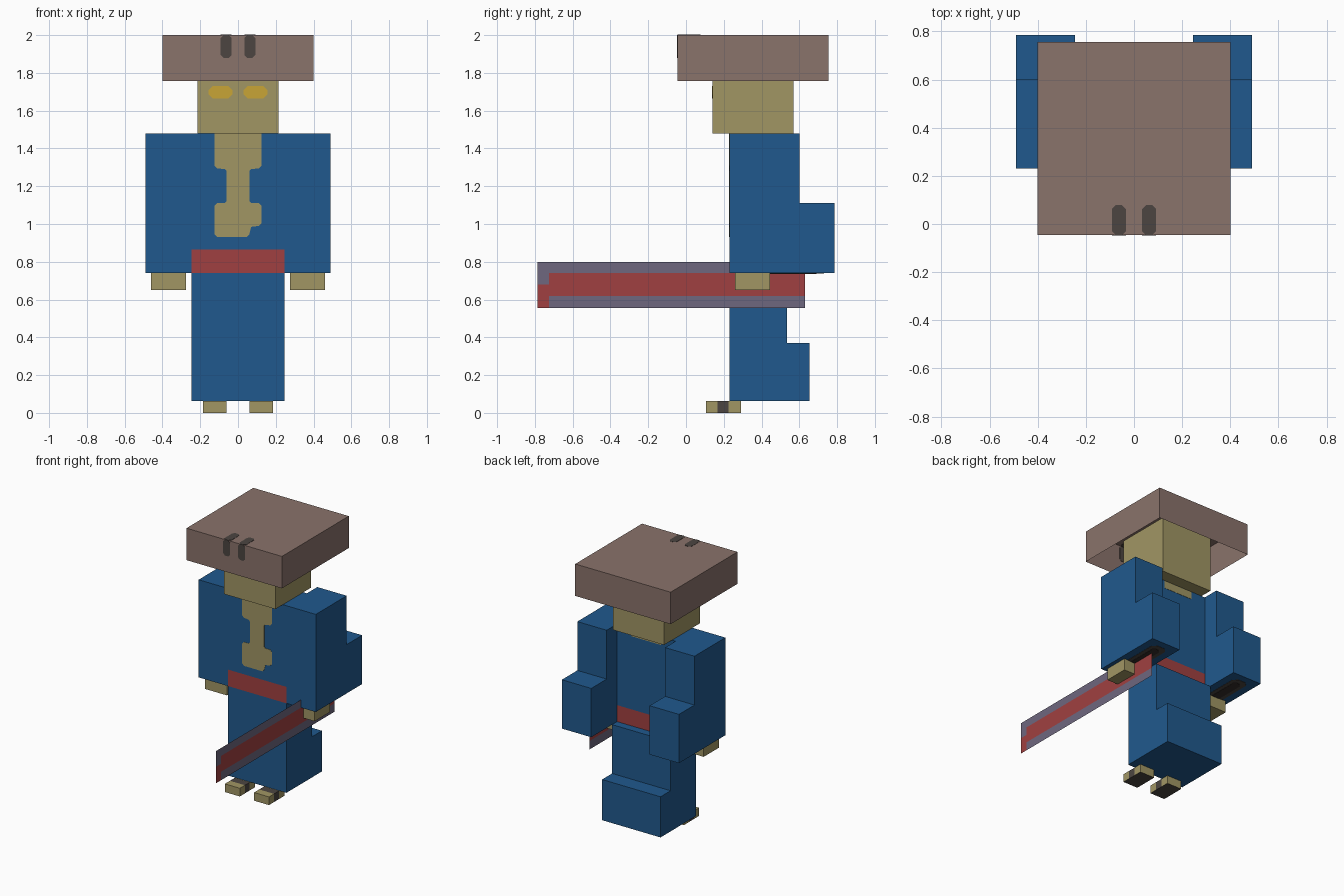
import bpy
import bmesh
from mathutils import Vector

cube = bpy.data.objects.get("Cube")
if cube:
    bpy.data.objects.remove(cube, do_unlink=True)


def material(name, hex_code):
    """Flat material from an sRGB hex colour, converted to linear."""
    srgb = [int(hex_code[i:i + 2], 16) / 255 for i in (0, 2, 4)]
    rgba = [c / 12.92 if c <= 0.04045 else ((c + 0.055) / 1.055) ** 2.4 for c in srgb] + [1]
    mat = bpy.data.materials.new(name)
    mat.use_nodes = True
    mat.diffuse_color = rgba
    bsdf = next(n for n in mat.node_tree.nodes if n.type == "BSDF_PRINCIPLED")
    bsdf.inputs["Base Color"].default_value = rgba
    return mat


blue = material("blue cloth", "20598D")
skin = material("tan skin", "A19664")
brown = material("brown hat", "8A736B")
red = material("red", "A04041")
yellow = material("yellow", "C9A536")
steel = material("purple grey", "6E677F")
dark = material("dark grey", "4C4541")
shadow = material("dark brown", "352D2A")


def finish(name, bm, mats, rule=None, solid=True):
    """Turn a bmesh into an object; rule picks a material slot per face."""
    if solid:
        bmesh.ops.recalc_face_normals(bm, faces=bm.faces)
    if rule:
        for f in bm.faces:
            f.material_index = rule(f.calc_center_median(), f.normal)
    mesh = bpy.data.meshes.new(name)
    bm.to_mesh(mesh)
    bm.free()
    for m in mats:
        mesh.materials.append(m)
    obj = bpy.data.objects.new(name, mesh)
    bpy.context.collection.objects.link(obj)
    return obj


def cut(bm, axis, values):
    """Slice the mesh across an axis so colours can change there."""
    normal = Vector([float(i == axis) for i in range(3)])
    for v in values:
        geom = bm.verts[:] + bm.edges[:] + bm.faces[:]
        bmesh.ops.bisect_plane(bm, geom=geom, plane_co=normal * v, plane_no=normal)


def prism(outline, axis, start, end):
    """Extrude a 2D outline, given in the other two axes, along an axis."""
    bm = bmesh.new()
    verts = []
    for p in outline:
        co = list(p)
        co.insert(axis, start)
        verts.append(bm.verts.new(co))
    face = bm.faces.new(verts)
    new = bmesh.ops.extrude_face_region(bm, geom=[face])["geom"]
    move = Vector([(end - start) * (i == axis) for i in range(3)])
    bmesh.ops.translate(bm, verts=[g for g in new if isinstance(g, bmesh.types.BMVert)], vec=move)
    bmesh.ops.recalc_face_normals(bm, faces=bm.faces)
    return bm


def rect(a, b, c, d):
    return [(a, c), (b, c), (b, d), (a, d)]


def soft_rect(a, b, c, d, r=0.015):
    """Rectangle with clipped corners."""
    return [(a + r, c), (b - r, c), (b, c + r), (b, d - r),
            (b - r, d), (a + r, d), (a, d - r), (a, c + r)]


def box(x0, x1, y0, y1, z0, z1):
    return prism(rect(x0, x1, y0, y1), 2, z0, z1)


def step(front, upper, lower, bottom, middle, top):
    """Side profile of a block with a bulge low at the back."""
    return [(front, bottom), (lower, bottom), (lower, middle),
            (upper, middle), (upper, top), (front, top)]


def plate(name, mat, outline, axis, level, thick=0.004):
    finish(name, prism(outline, axis, level - thick / 2, level + thick / 2), [mat])


# Torso with a belt all the way round
bm = box(-0.245, 0.245, 0.23, 0.475, 0.74, 1.48)
cut(bm, 2, [0.865])
finish("torso", bm, [blue, red], lambda c, n: int(c.z < 0.865))

# Bare chest and nape
half = [(0.125, 1.48), (0.125, 1.31), (0.11, 1.295), (0.07, 1.29), (0.06, 1.28),
        (0.06, 1.12), (0.07, 1.11), (0.11, 1.11), (0.125, 1.095)]
right_low = [(0.125, 1.005), (0.11, 0.99), (0.07, 0.985), (0.06, 0.945), (0.045, 0.93)]
left_low = [(-0.11, 0.93), (-0.125, 0.945)]
chest = half + right_low + left_low + [(-x, z) for x, z in reversed(half)]
plate("bare_chest", skin, chest, 1, 0.23)
plate("bare_nape", skin, rect(-0.123, 0.123, 1.42, 1.478), 1, 0.475)

# Robe skirt
finish("robe_skirt", prism(step(0.23, 0.535, 0.655, 0.062, 0.37, 0.74), 0, -0.245, 0.245), [blue])

# Head
finish("head", box(-0.215, 0.215, 0.14, 0.57, 1.48, 1.91), [skin])

# Hat: an open shell
bm = box(-0.4, 0.4, -0.045, 0.755, 1.758, 2)
bmesh.ops.delete(bm, geom=[f for f in bm.faces if f.normal.z < -0.5], context="FACES")
finish("hat", bm, [brown], solid=False)

for side, s in (("left", 1), ("right", -1)):
    def span(a, b):
        return sorted((s * a, s * b))

    # Face and hat markings
    plate(side + "_eye", yellow, soft_rect(*span(0.03, 0.155), 1.665, 1.73, 0.02), 1, 0.14)
    plate(side + "_hat_mark_front", dark, soft_rect(*span(0.034, 0.092), 1.88, 2), 1, -0.045)
    plate(side + "_hat_mark_top", dark, soft_rect(*span(0.034, 0.092), -0.045, 0.078), 2, 2)

    # Sleeve with a dark opening underneath
    arm = prism(step(0.23, 0.6, 0.785, 0.74, 1.11, 1.48), 0, *span(0.245, 0.491))
    finish(side + "_sleeve", arm, [blue])
    plate(side + "_sleeve_opening", dark, soft_rect(*span(0.305, 0.43), 0.29, 0.73, 0.03), 2, 0.74)
    plate(side + "_sleeve_depth", shadow, soft_rect(*span(0.335, 0.4), 0.33, 0.69, 0.02),
          2, 0.74, 0.008)

    # Hand
    finish(side + "_hand", box(*span(0.275, 0.46), 0.26, 0.445, 0.65, 0.83), [skin])

    # Foot with sandal strap and sole
    bm = box(*span(0.06, 0.185), 0.107, 0.29, 0, 0.062)
    cut(bm, 1, [0.168, 0.226])
    finish(side + "_foot", bm, [skin, dark],
           lambda c, n: int(n.z < -0.5 or 0.168 < c.y < 0.226))

# Sword: a flat blade through the left hand
bm = bmesh.new()
bm.faces.new([bm.verts.new((0.367, y, z)) for y, z in rect(-0.785, 0.63, 0.556, 0.8)])
bm.normal_update()
cut(bm, 1, [-0.725])
cut(bm, 2, [0.62, 0.68, 0.74])
finish("sword", bm, [steel, red],
       lambda c, n: int(c.z < 0.68 if c.y < -0.725 else 0.62 < c.z < 0.74), solid=False)
